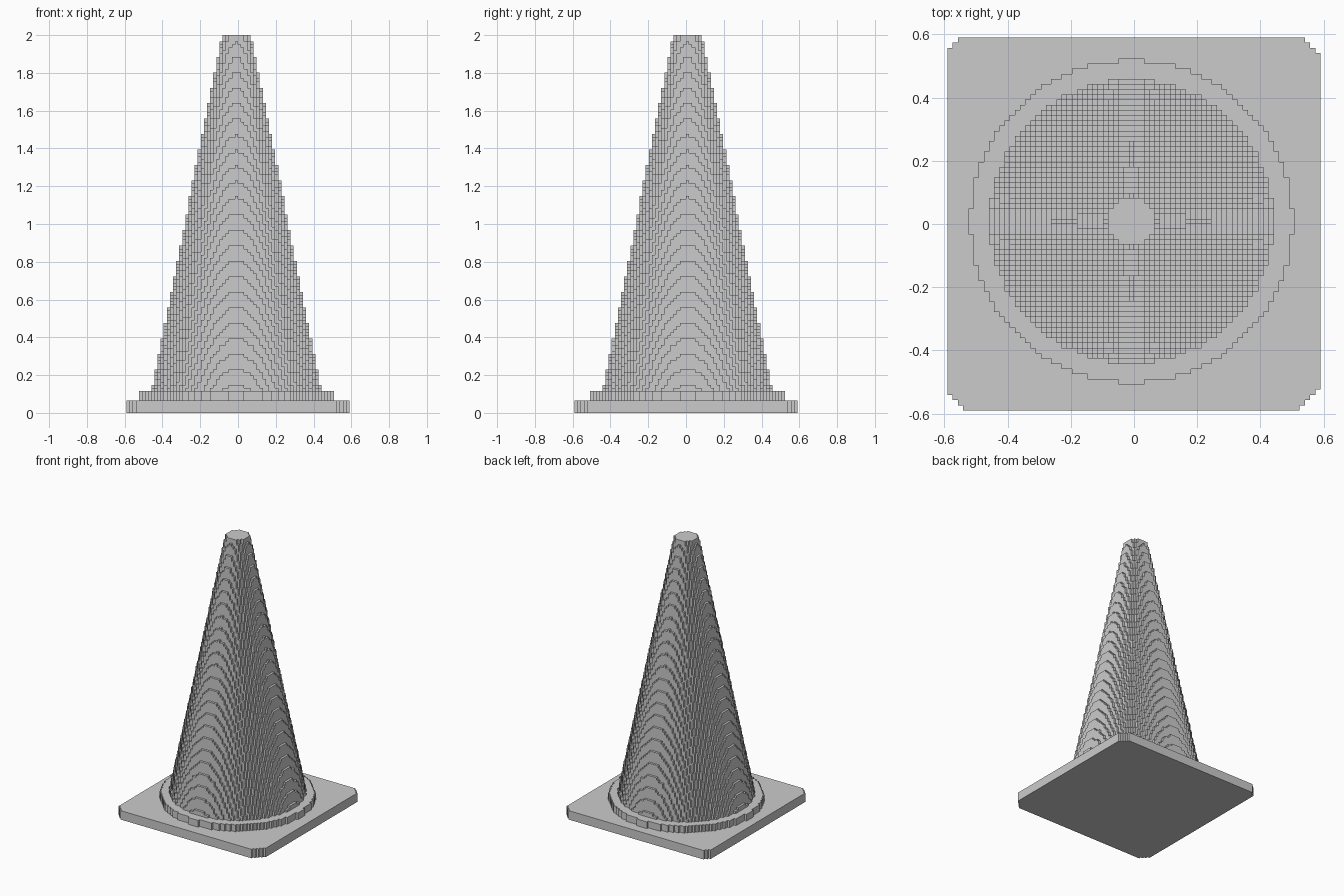
import bpy
import bmesh
import math

cube = bpy.data.objects.get("Cube")
if cube:
    bpy.data.objects.remove(cube, do_unlink=True)

LAYERS = 122            # voxel layers in the full height
V = 2 / LAYERS          # voxel size
N = 72                  # voxels along each side of the base
CX, CY = 35, 36         # cell the cone is centred on
BASE_TOP, RING_TOP = 4, 7

grey = bpy.data.materials.new("plain_grey")
grey.use_nodes = True
grey.diffuse_color = (0.6, 0.6, 0.6, 1)
grey.node_tree.nodes["Principled BSDF"].inputs["Base Color"].default_value = (0.6, 0.6, 0.6, 1)


def height(i, j):
    """Height in voxels of the stepped cone, ring and base at one cell."""
    if not (0 <= i < N and 0 <= j < N):
        return 0
    d = math.hypot(i - CX, j - CY)
    if d > 48.5:                    # clipped base corners
        return 0
    if d > 31.1:
        return BASE_TOP
    cone = round(9 + (27 - d) * 5.045)
    return max(RING_TOP, min(LAYERS, cone))


def voxel_part(name, low, high):
    """Outer voxel faces of the body between two layers."""
    bm = bmesh.new()

    def quad(points):
        bm.faces.new([bm.verts.new(((x - N / 2) * V, (y - N / 2) * V, z * V))
                      for x, y, z in points])

    for i in range(N):
        for j in range(N):
            h = height(i, j)
            if h <= low:
                continue
            top = min(h, high)
            corners = [(i, j), (i + 1, j), (i + 1, j + 1), (i, j + 1)]
            if h <= high:
                quad([(x, y, top) for x, y in corners])
            if low == 0:
                quad([(x, y, 0) for x, y in reversed(corners)])
            # Walls down to each lower neighbour
            for side, (di, dj) in enumerate([(0, -1), (1, 0), (0, 1), (-1, 0)]):
                foot = max(low, height(i + di, j + dj))
                if foot < top:
                    a, b = corners[side], corners[(side + 1) % 4]
                    quad([(*a, foot), (*b, foot), (*b, top), (*a, top)])
    bmesh.ops.remove_doubles(bm, verts=bm.verts, dist=V / 100)
    mesh = bpy.data.meshes.new(name)
    bm.to_mesh(mesh)
    bm.free()
    mesh.materials.append(grey)
    bpy.context.collection.objects.link(bpy.data.objects.new(name, mesh))


voxel_part("base_plate", 0, BASE_TOP)
voxel_part("base_ring", BASE_TOP, RING_TOP)
voxel_part("cone_body", RING_TOP, LAYERS)
